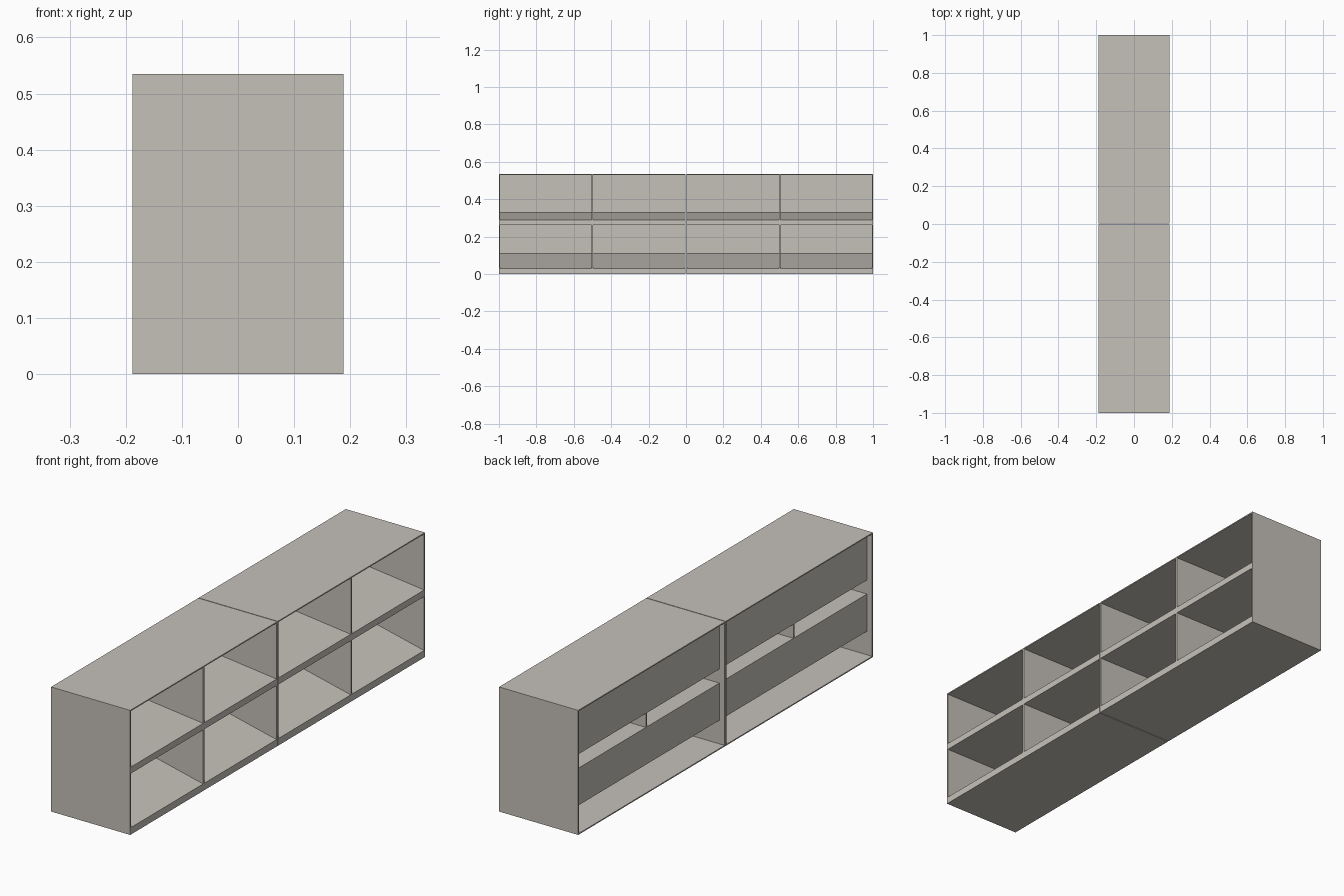
import bpy, bmesh

if "Cube" in bpy.data.objects:
    bpy.data.objects.remove(bpy.data.objects["Cube"])

# one flat colour
mat = bpy.data.materials.new("warm_grey")
mat.diffuse_color = (0.56, 0.53, 0.485, 1)
mat.use_nodes = True
mat.node_tree.nodes["Principled BSDF"].inputs["Base Color"].default_value = mat.diffuse_color

XF, XB = 0.188, -0.188      # open display side, rear side
XP = -0.163                 # inset rear panels
H, T = 0.535, 0.005         # height, sheet thickness
Y0, Y1 = 0.0015, 1.0        # extent of one module


def prism(name, profile, y0, y1):
    """Extrude an x-z profile from y0 to y1."""
    bm = bmesh.new()
    face = bm.faces.new([bm.verts.new((x, y0, z)) for x, z in profile])
    ext = bmesh.ops.extrude_face_region(bm, geom=[face])
    moved = [g for g in ext["geom"] if isinstance(g, bmesh.types.BMVert)]
    bmesh.ops.translate(bm, verts=moved, vec=(0, y1 - y0, 0))
    bmesh.ops.recalc_face_normals(bm, faces=bm.faces)
    me = bpy.data.meshes.new(name)
    bm.to_mesh(me)
    bm.free()
    me.materials.append(mat)
    ob = bpy.data.objects.new(name, me)
    bpy.context.collection.objects.link(ob)
    return ob


def box(name, x0, x1, y0, y1, z0, z1):
    return prism(name, [(x0, z0), (x1, z0), (x1, z1), (x0, z1)], y0, y1)


def module(tag, ya, yb):
    mid = (ya + yb) / 2
    # outer carcass
    box(tag + "_top", XB, XF, ya, yb, H - T, H)
    box(tag + "_bottom", XB, XF, ya, yb, 0, T)
    box(tag + "_end_low_y", XB, XF, ya, ya + T, T, H - T)
    box(tag + "_end_high_y", XB, XF, yb - T, yb, T, H - T)
    a, b = ya + T, yb - T
    # flat middle shelf that closes the lower bays
    box(tag + "_middle_plate", XP, XF, a, b, 0.262, 0.266)
    # each row: front lip, sloping shelf and rear panel
    rows = (("lower", T, 0.03, 0.11, 0.262),
            ("upper", 0.266, 0.29, 0.33, H - T))
    for row, z0, zf, zb, zt in rows:
        box(f"{tag}_{row}_front_lip", XF - T, XF, a, b, z0, zf - 0.001)
        prism(f"{tag}_{row}_sloped_shelf",
              [(XF, zf), (XP + T, zb), (XP + T, zb - 0.004), (XF, zf - 0.004)], a, b)
        box(f"{tag}_{row}_rear_panel", XP, XP + T, a, b, zb - 0.004, zt)
    # centre dividers, following the slope below
    w = 0.004
    prism(tag + "_lower_divider",
          [(XF, 0.028), (XF, 0.262), (XP, 0.262), (XP, 0.107)], mid - w, mid + w)
    box(tag + "_upper_divider", XP, XF, mid - w, mid + w, 0.266, H - T)


module("near_module", -Y1, -Y0)
module("far_module", Y0, Y1)
